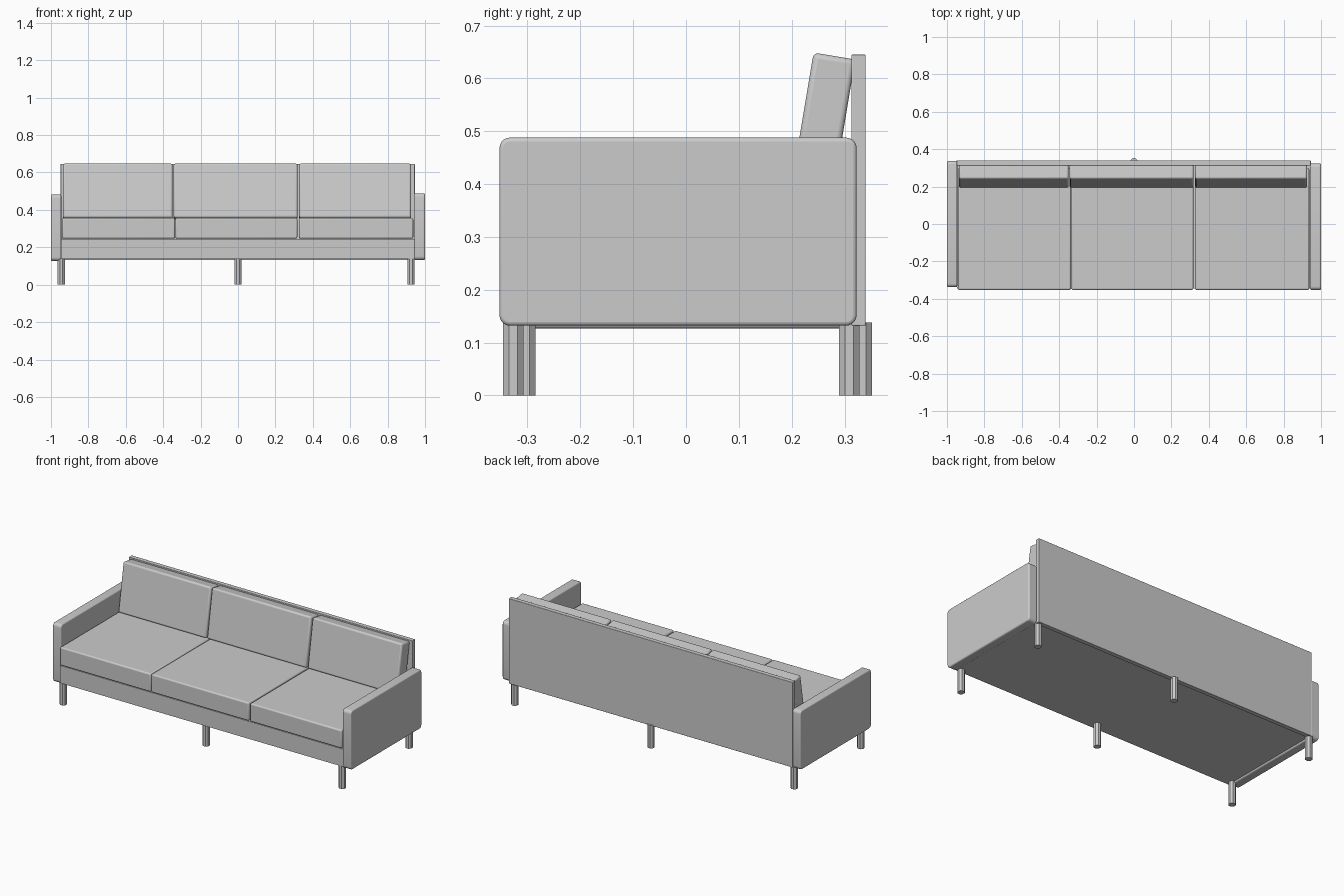
import bpy, bmesh, math
from mathutils import Vector

default = bpy.data.objects.get("Cube")
if default:
    bpy.data.objects.remove(default, do_unlink=True)

grey = bpy.data.materials.new("plain_grey")
grey.use_nodes = True
color = (0.6, 0.6, 0.6, 1)
grey.diffuse_color = color
grey.node_tree.nodes["Principled BSDF"].inputs["Base Color"].default_value = color


def finish(name, bm, edge=0.0):
    """Turn a bmesh into an object with softened edges."""
    mesh = bpy.data.meshes.new(name)
    bm.to_mesh(mesh)
    bm.free()
    mesh.materials.append(grey)
    obj = bpy.data.objects.new(name, mesh)
    bpy.context.collection.objects.link(obj)
    if edge:
        bevel = obj.modifiers.new("soft_edges", "BEVEL")
        bevel.width = edge
        bevel.segments = 3
        bevel.limit_method = "ANGLE"
        bevel.angle_limit = math.radians(40)
    bpy.ops.object.select_all(action="DESELECT")
    obj.select_set(True)
    bpy.context.view_layer.objects.active = obj
    bpy.ops.object.shade_smooth_by_angle(angle=math.radians(35))
    return obj


def box(name, xs, ys, zs, edge=0.0, corner=0.0):
    """Box from its extents; corner rounds the side outline."""
    bm = bmesh.new()
    bmesh.ops.create_cube(bm, size=1)
    low, high = (Vector(v) for v in zip(xs, ys, zs))
    for v in bm.verts:
        v.co = (low + high) / 2 + v.co * (high - low)
    if corner:
        along_x = [e for e in bm.edges
                   if abs(e.verts[0].co.x - e.verts[1].co.x) > 0.001]
        bmesh.ops.bevel(bm, geom=along_x, offset=corner, segments=5,
                        profile=0.5, affect="EDGES")
    return finish(name, bm, edge)


# Frame
box("seat_base", (-0.947, 0.945), (-0.345, 0.32), (0.137, 0.243))
box("back_panel", (-0.948, 0.945), (0.313, 0.34), (0.132, 0.645), 0.002)

# Arms
box("left_arm", (0.943, 1.0), (-0.353, 0.323), (0.132, 0.488), 0.007, 0.02)
box("right_arm", (-1.0, -0.945), (-0.338, 0.338), (0.127, 0.483), 0.007, 0.02)

# Seat cushions
seats = {"right": (-0.942, -0.337), "middle": (-0.334, 0.317),
         "left": (0.326, 0.937)}
for side, span in seats.items():
    box(side + "_seat_cushion", span, (-0.352, 0.3), (0.247, 0.357), 0.008)

# Leaning back cushions, pivoted on the lower front edge
backs = {"right": (-0.936, -0.35), "middle": (-0.344, 0.318),
         "left": (0.327, 0.925)}
for side, span in backs.items():
    cushion = box(side + "_back_cushion", span, (0, 0.08), (0, 0.294), 0.01)
    cushion.rotation_euler.x = math.radians(-9.5)
    cushion.location = (0, 0.193, 0.359)

# Octagonal legs, front and rear in each column
legs = {"left": (0.925, -0.327, 0.309), "middle": (0, -0.304, 0.333),
        "right": (-0.945, -0.316, 0.318)}
for side, (x, front, rear) in legs.items():
    for place, y in (("front", front), ("rear", rear)):
        bm = bmesh.new()
        bmesh.ops.create_cone(bm, cap_ends=True, segments=8, radius1=0.0207,
                              radius2=0.0207, depth=0.138)
        leg = finish(side + "_" + place + "_leg", bm)
        leg.rotation_euler.z = math.radians(22.5)
        leg.location = (x, y, 0.069)
